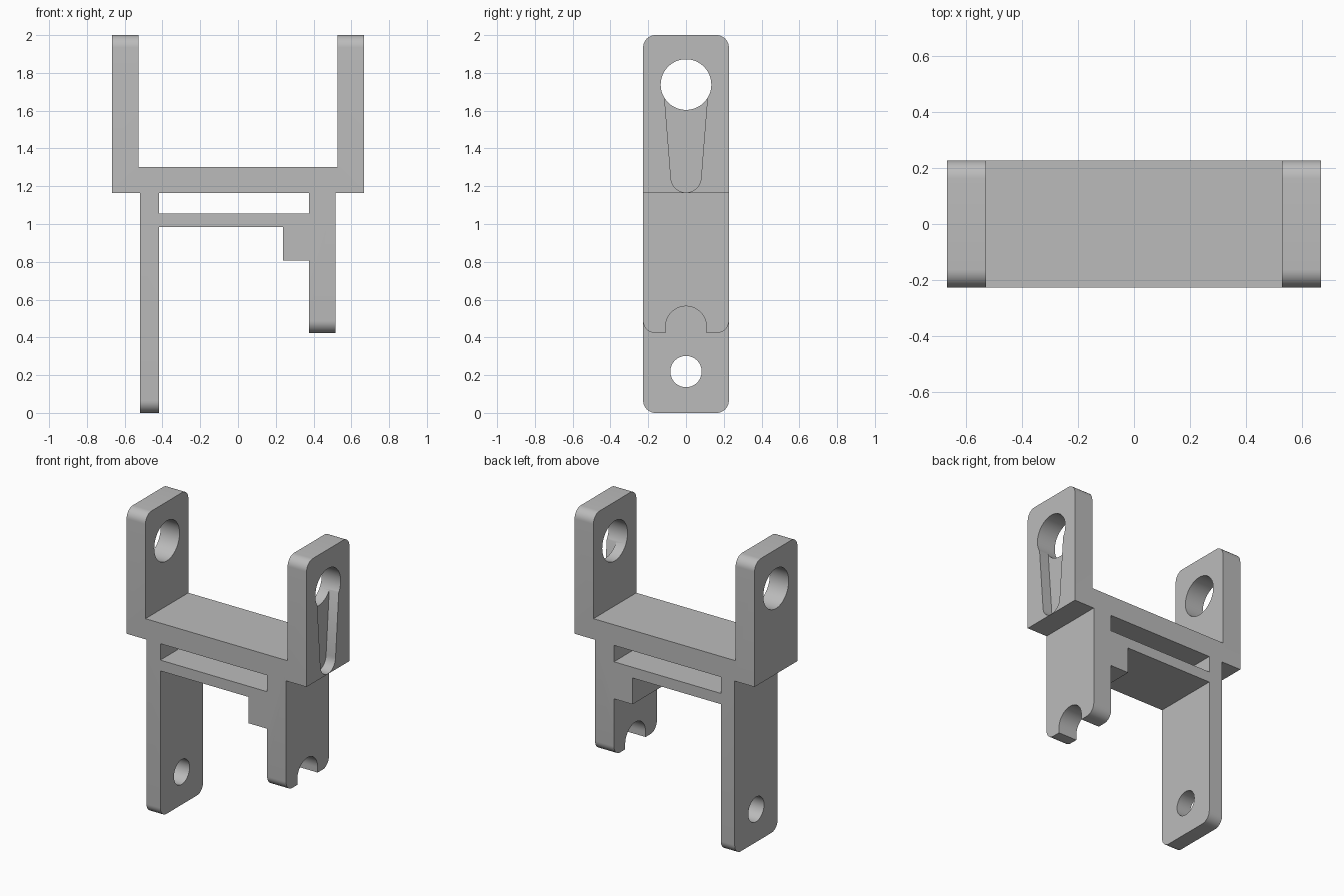
import bpy, bmesh, math
from mathutils import Vector

cube = bpy.data.objects.get("Cube")
if cube:
    bpy.data.objects.remove(cube, do_unlink=True)

HALF_DEPTH = 0.227
ARM_OUT, ARM_IN = 0.667, 0.527
BASE_LOW, BASE_TOP, TOP = 1.165, 1.303, 2.0
LONG_OUT, LONG_IN = -0.52, -0.417
SHORT_OUT, SHORT_IN, SHORT_END = 0.515, 0.375, 0.423
BAR_LOW, BAR_TOP = 0.983, 1.055
STEP_X, STEP_LOW = 0.237, 0.807
CORNER = 0.065

grey = bpy.data.materials.new("light grey")
grey.use_nodes = True
colour = (0.5, 0.5, 0.5, 1)
grey.diffuse_color = colour
grey.node_tree.nodes["Principled BSDF"].inputs["Base Color"].default_value = colour


def prism(name, outline, axis, low, high):
    """Extrude an outline along x (points are y, z) or along y (points are x, z)."""
    bm = bmesh.new()
    place = (lambda a, b: (low, a, b)) if axis == "x" else (lambda a, b: (a, low, b))
    face = bm.faces.new([bm.verts.new(place(a, b)) for a, b in outline])
    grown = bmesh.ops.extrude_face_region(bm, geom=[face])["geom"]
    step = Vector((high - low, 0, 0) if axis == "x" else (0, high - low, 0))
    bmesh.ops.translate(bm, vec=step, verts=[v for v in grown if isinstance(v, bmesh.types.BMVert)])
    bmesh.ops.recalc_face_normals(bm, faces=bm.faces)
    mesh = bpy.data.meshes.new(name)
    bm.to_mesh(mesh)
    bm.free()
    mesh.materials.append(grey)
    obj = bpy.data.objects.new(name, mesh)
    bpy.context.collection.objects.link(obj)
    return obj


def arc(z, radius, start, end, steps):
    angles = [math.radians(start + (end - start) * i / steps) for i in range(steps + 1)]
    return [(radius * math.cos(a), z + radius * math.sin(a)) for a in angles]


def cut(target, cutter):
    cutter.hide_render = True
    mod = target.modifiers.new("cut", "BOOLEAN")
    mod.operation, mod.solver, mod.object = "DIFFERENCE", "EXACT", cutter
    bpy.context.view_layer.objects.active = target
    bpy.ops.object.modifier_apply(modifier=mod.name)
    bpy.data.objects.remove(cutter, do_unlink=True)


# Whole bracket: two arms, base, two legs, lower bar and step
bracket = prism("bracket", [
    (-ARM_OUT, TOP), (-ARM_OUT, BASE_LOW), (LONG_OUT, BASE_LOW), (LONG_OUT, 0),
    (LONG_IN, 0), (LONG_IN, BAR_LOW), (STEP_X, BAR_LOW), (STEP_X, STEP_LOW),
    (SHORT_IN, STEP_LOW), (SHORT_IN, SHORT_END), (SHORT_OUT, SHORT_END),
    (SHORT_OUT, BASE_LOW), (ARM_OUT, BASE_LOW), (ARM_OUT, TOP),
    (ARM_IN, TOP), (ARM_IN, BASE_TOP), (-ARM_IN, BASE_TOP), (-ARM_IN, TOP),
], "y", -HALF_DEPTH, HALF_DEPTH)

# Rounded corners on the arm tops and leg ends
bm = bmesh.new()
bm.from_mesh(bracket.data)
ends = [e for e in bm.edges
        if abs(e.verts[0].co.y - e.verts[1].co.y) < 0.001
        and any(all(abs(v.co.z - z) < 0.001 for v in e.verts) for z in (0, SHORT_END, TOP))]
bmesh.ops.bevel(bm, geom=ends, offset=CORNER, segments=10, profile=0.5, affect="EDGES")
bm.to_mesh(bracket.data)
bm.free()

# Window between the base and the lower bar
cut(bracket, prism("window_cutter", [
    (LONG_IN, BAR_TOP), (SHORT_IN, BAR_TOP), (SHORT_IN, BASE_LOW), (LONG_IN, BASE_LOW),
], "y", -0.5, 0.5))

# Round holes through both arms and the long leg
cut(bracket, prism("arm_hole_cutter", arc(1.738, 0.134, 0, 360, 64)[:-1], "x", -0.8, 0.8))
cut(bracket, prism("leg_hole_cutter", arc(0.219, 0.083, 0, 360, 48)[:-1], "x", -0.7, -0.3))

# Arched notch in the short leg
cut(bracket, prism("notch_cutter", arc(0.457, 0.108, 0, 180, 32) + [(-0.108, 0.3), (0.108, 0.3)],
                   "x", 0.3, 0.6))

# Tapered slot, half the arm deep, running down from one arm hole
cut(bracket, prism("slot_cutter", arc(1.247, 0.08, 180, 360, 24) + [(0.116, 1.7), (-0.116, 1.7)],
                   "x", 0.597, 0.75))

bpy.ops.object.select_all(action="DESELECT")
bracket.select_set(True)
bpy.context.view_layer.objects.active = bracket
bpy.ops.object.shade_smooth_by_angle(angle=math.radians(30))
